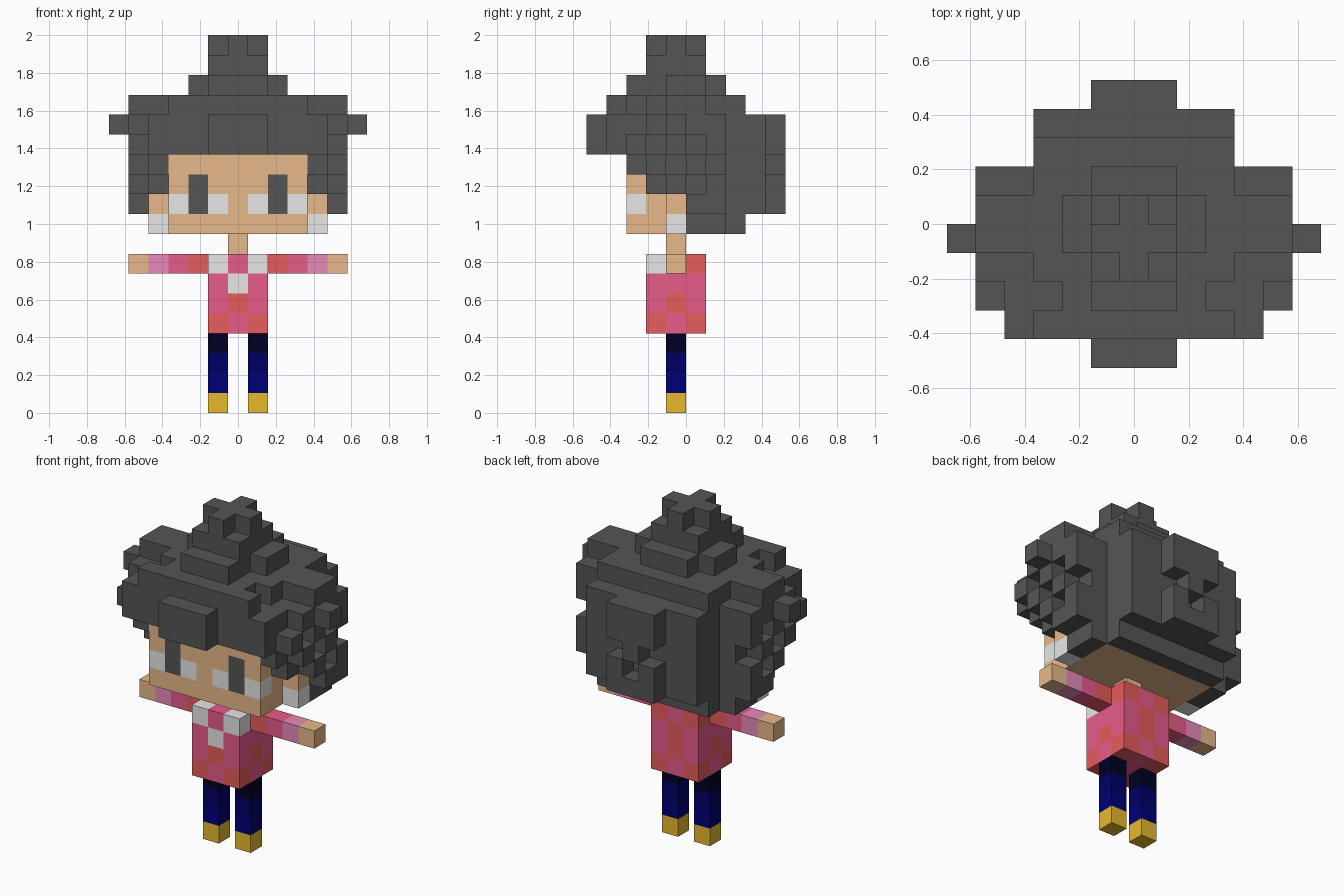
import bpy, bmesh
from mathutils import Vector

if "Cube" in bpy.data.objects:
    bpy.data.objects.remove(bpy.data.objects["Cube"], do_unlink=True)

U = 2 / 19  # edge of one block

PALETTE = {
    "hair_grey": "555555", "skin": "ffcc99", "soft_white": "eeeeee",
    "pink": "ff6699", "coral": "ff6666", "mauve": "ff99cc",
    "navy": "000077", "dark_navy": "000022", "mustard": "ffcc33",
    "mid_navy": "000066",
}


def linear(pair):
    c = int(pair, 16) / 255
    return c / 12.92 if c < 0.04 else ((c + 0.055) / 1.055) ** 2.4


def make_material(name, code):
    m = bpy.data.materials.new(name)
    m.use_nodes = True
    rgba = (*[linear(code[n:n + 2]) for n in (0, 2, 4)], 1)
    m.diffuse_color = rgba
    bsdf = m.node_tree.nodes["Principled BSDF"]
    bsdf.inputs["Base Color"].default_value = rgba
    bsdf.inputs["Roughness"].default_value = 0.9
    return m


MATS = {n: make_material(n, c) for n, c in PALETTE.items()}
cells = {}  # (x, y, z) block -> (part, colour)


def fill(part, colour, xs, ys, zs):
    """Fill a range of blocks; colour may be a rule of the block position."""
    for x in xs:
        for y in ys:
            for z in zs:
                c = colour(x, y, z) if callable(colour) else colour
                cells.setdefault((x, y, z), (part, c))


def span(w):
    return range(-w, w + 1)


# Legs and shoes
LEG = ["mustard", "navy", "mid_navy", "dark_navy"]
for side, name in ((1, "left"), (-1, "right")):
    fill(name + "_shoe", LEG[0], [side], [4], [0])
    fill(name + "_leg", lambda x, y, z: LEG[z], [side], [4], range(1, 4))


# Patterned shirt with a white collar
def shirt(x, y, z):
    ring = abs(x) + abs(y - 4)
    if y == 3 and (z == 7 and x or z == 6 and not x):
        return "soft_white"
    red = {4: ring == 2, 5: ring == 1, 6: y == 5 and not x, 7: y == 5 and x}
    return "coral" if red[z] else "pink"


fill("shirt", shirt, span(1), range(3, 6), range(4, 8))

# Arms with banded sleeves
SLEEVE = {2: "coral", 3: "pink", 4: "mauve"}
for side, name in ((1, "left"), (-1, "right")):
    fill(name + "_sleeve", lambda x, y, z: SLEEVE[abs(x)],
         [side * n for n in SLEEVE], [4], [7])
    fill(name + "_hand", "skin", [side * 5], [4], [7])

# Neck
fill("neck", "skin", [0], [4], [8])


# Head with eyes and cheeks on the front row
def face(x, y, z):
    if y == 2 and z in (10, 11) and abs(x) == 2:
        return "hair_grey"
    if y == 2 and z == 10 and x:
        return "soft_white"
    return "skin"


fill("head", face, span(3), range(2, 7), range(9, 13))

# Ears and earrings
for side, name in ((1, "left"), (-1, "right")):
    fill(name + "_ear", "skin", [side * 4], [4], [10])
    fill(name + "_earring", "soft_white", [side * 4], [4], [9])

# Hair mass: half width of each row, per layer, from the first row back
HAIR = {
    9: (5, "443"), 10: (5, "4433"), 11: (3, "444433"), 12: (2, "4444433"),
    13: (0, "144444433"), 14: (0, "144444433"), 15: (1, "3235533"),
    16: (2, "11221"), 17: (3, "111"), 18: (3, "010"),
}
for z, (start, widths) in HAIR.items():
    for n, w in enumerate(widths):
        fill("hair", "hair_grey", span(int(w)), [start + n], [z])

# Curls on both sides
CURLS = {10: (5, 6), 11: (4, 6), 12: (3, 5), 13: (2, 4, 6), 14: (3, 4, 5, 6)}
for z, rows in CURLS.items():
    fill("hair", "hair_grey", (-5, 5), rows, [z])
fill("hair", "hair_grey", (-6, 6), [4], [14])

# Curls at the back, with gaps between them
for z in range(10, 15):
    gaps = {11: (0,), 12: (-1, 1)}.get(z, ())
    fill("hair", "hair_grey", [x for x in span(1) if x not in gaps], [9], [z])

# Turn the blocks of each part into one clean outer mesh
DIRS = [Vector(d) for d in ((1, 0, 0), (-1, 0, 0), (0, 1, 0),
                            (0, -1, 0), (0, 0, 1), (0, 0, -1))]


def build(part):
    colours = sorted({c for p, c in cells.values() if p == part})
    bm = bmesh.new()
    for cell, (p, colour) in cells.items():
        if p != part:
            continue
        centre = Vector((cell[0], cell[1] - 4.5, cell[2] + 0.5))
        for d in DIRS:
            if tuple(int(a + b) for a, b in zip(cell, d)) in cells:
                continue
            s = Vector((d.y, d.z, d.x))
            t = d.cross(s)
            quad = [centre + (d + s * a + t * b) / 2
                    for a, b in ((-1, -1), (1, -1), (1, 1), (-1, 1))]
            f = bm.faces.new([bm.verts.new(v * U) for v in quad])
            f.material_index = colours.index(colour)
    bmesh.ops.remove_doubles(bm, verts=bm.verts[:], dist=U / 100)
    bmesh.ops.dissolve_limit(bm, angle_limit=0.01, verts=bm.verts[:],
                             edges=bm.edges[:], delimit={"MATERIAL"})
    mesh = bpy.data.meshes.new(part)
    bm.to_mesh(mesh)
    bm.free()
    for c in colours:
        mesh.materials.append(MATS[c])
    bpy.context.collection.objects.link(bpy.data.objects.new(part, mesh))


for part in dict.fromkeys(p for p, c in cells.values()):
    build(part)
